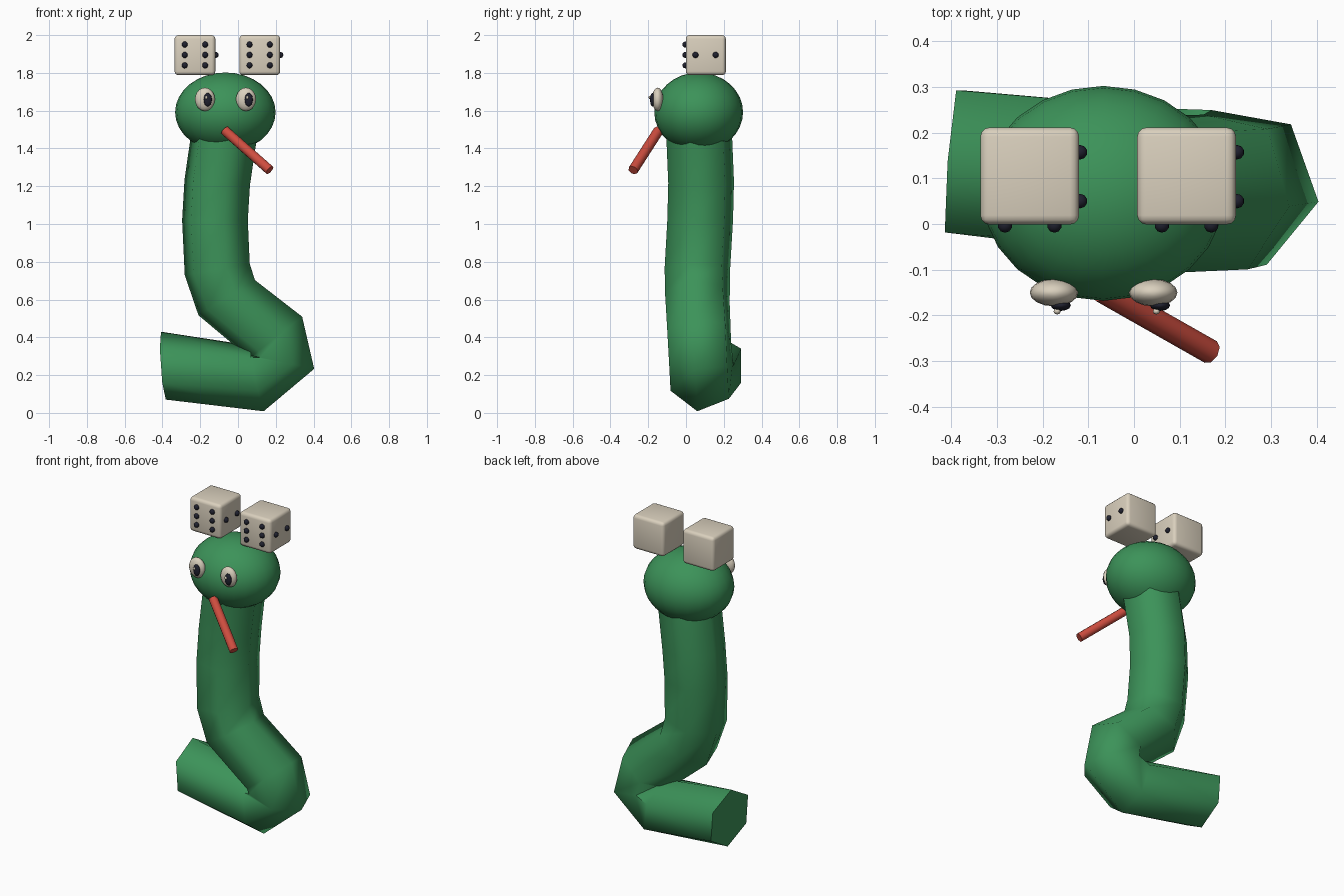
import bpy, bmesh, math
from mathutils import Vector, Matrix

if "Cube" in bpy.data.objects:
    bpy.data.objects.remove(bpy.data.objects["Cube"])


def material(name, rgb):
    m = bpy.data.materials.new(name)
    m.diffuse_color = (*rgb, 1)
    m.use_nodes = True
    m.node_tree.nodes["Principled BSDF"].inputs["Base Color"].default_value = m.diffuse_color
    return m


GREEN = material("snake green", (0.045, 0.29, 0.10))
CREAM = material("cream", (0.70, 0.63, 0.51))
DARK = material("dark navy", (0.014, 0.015, 0.028))
RED = material("tongue red", (0.62, 0.075, 0.05))


def finish(name, bm, mat, angle=65):
    bmesh.ops.recalc_face_normals(bm, faces=bm.faces[:])
    me = bpy.data.meshes.new(name)
    bm.to_mesh(me)
    bm.free()
    me.materials.append(mat)
    ob = bpy.data.objects.new(name, me)
    bpy.context.collection.objects.link(ob)
    bpy.ops.object.select_all(action='DESELECT')
    bpy.context.view_layer.objects.active = ob
    ob.select_set(True)
    bpy.ops.object.shade_smooth_by_angle(angle=math.radians(angle))
    return ob


def add_ball(bm, loc, radii, seg=16, rings=10):
    mat = Matrix.Translation(loc) @ Matrix.Diagonal((*radii, 1))
    bmesh.ops.create_uvsphere(bm, u_segments=seg, v_segments=rings, radius=1, matrix=mat)


def ball(name, loc, radii, mat, seg=16, rings=10):
    bm = bmesh.new()
    add_ball(bm, loc, radii, seg, rings)
    return finish(name, bm, mat)


# Body: six-sided tube; each ring is centre, angle of its outer side, phase, sideways skew
R = 0.18
RINGS = [
    ((-0.395, 0.137, 0.25), -86, 0, 0.08),
    ((0.10, 0.085, 0.183), -78, -8, 0.05),
    ((0.23, 0.08, 0.27), -12, -10, 0),
    ((0.20, 0.07, 0.40), 38, -10, 0),
    ((-0.06, 0.06, 0.61), 32, -12, 0),
    ((-0.11, 0.06, 0.76), 10, -14, 0),
    ((-0.122, 0.075, 1.02), 0, -15, 0),
    ((-0.11, 0.08, 1.22), -5, -15, 0),
    ((-0.075, 0.07, 1.46), -9, -15, 0),
]
bm = bmesh.new()
loops = []
for centre, ang, phase, skew in RINGS:
    a = math.radians(ang)
    u = Vector((math.cos(a), 0, math.sin(a)))
    v = Vector((skew, 1, 0)).normalized()
    loop = []
    for i in range(6):
        t = math.radians(phase + 60 * i)
        loop.append(bm.verts.new(Vector(centre) + R * (u * math.cos(t) + v * math.sin(t))))
    loops.append(loop)
for p, q in zip(loops, loops[1:]):
    for i in range(6):
        j = (i + 1) % 6
        bm.faces.new((p[i], p[j], q[j], q[i]))
bm.faces.new(loops[0])
bm.faces.new(loops[-1])
finish("body", bm, GREEN)

# Head
ball("head", (-0.067, 0.067, 1.592), (0.266, 0.235, 0.21), GREEN, 24, 16)

# Tongue
start, end = Vector((-0.07, -0.145, 1.495)), Vector((0.168, -0.28, 1.285))
axis = end - start
bm = bmesh.new()
bmesh.ops.create_cone(
    bm, cap_ends=True, segments=8, radius1=0.027, radius2=0.027, depth=axis.length,
    matrix=Matrix.Translation((start + end) / 2) @ axis.to_track_quat('Z', 'Y').to_matrix().to_4x4())
finish("tongue", bm, RED, 60)

# Eyes with pupils and glints
for side, x in (("left", -0.175), ("right", 0.042)):
    ball(side + "_eye", (x, -0.15, 1.66), (0.053, 0.03, 0.062), CREAM)
    ball(side + "_pupil", (x + 0.015, -0.178, 1.658), (0.022, 0.012, 0.036), DARK, 12, 8)
    ball(side + "_glint", (x + 0.007, -0.191, 1.67), (0.008, 0.007, 0.009), CREAM, 8, 6)

# Dice with six pips in front and two on the right side
for side, x in (("left", -0.228), ("right", 0.115)):
    bm = bmesh.new()
    bmesh.ops.create_cube(bm, size=1, matrix=Matrix.Translation((x, 0.105, 1.894))
                          @ Matrix.Diagonal((0.216, 0.212, 0.212, 1)))
    bmesh.ops.bevel(bm, geom=bm.edges[:], offset=0.02, segments=3, profile=0.5, affect='EDGES')
    finish(side + "_die", bm, CREAM, 40)
    bm = bmesh.new()
    for dx in (-0.054, 0.054):
        for z in (1.84, 1.895, 1.95):
            add_ball(bm, (x + dx, -0.003, z), (0.016,) * 3, 10, 8)
    for y in (0.05, 0.157):
        add_ball(bm, (x + 0.11, y, 1.895), (0.016,) * 3, 10, 8)
    finish(side + "_die_pips", bm, DARK)
